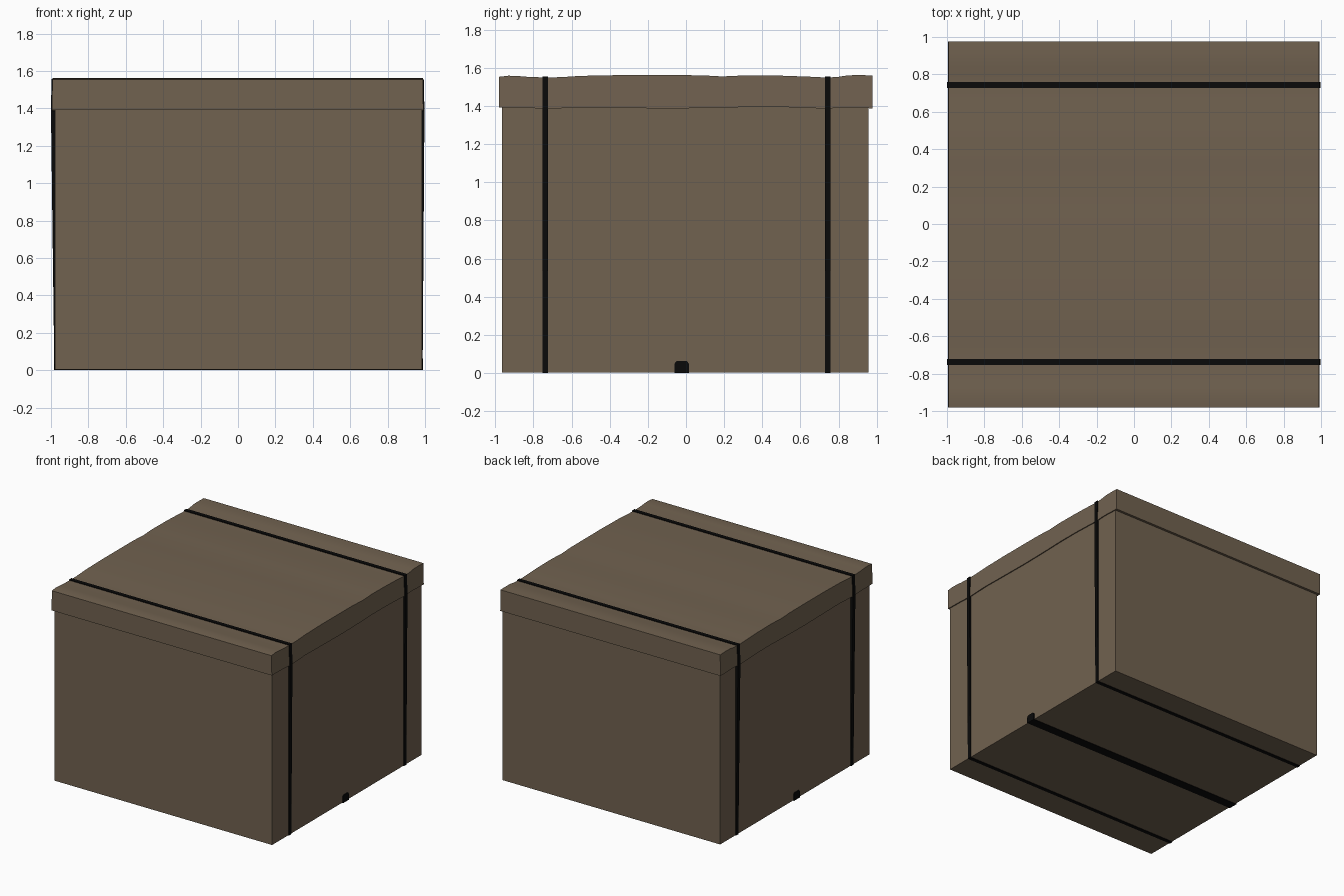
import bpy, bmesh

if "Cube" in bpy.data.objects:
    bpy.data.objects.remove(bpy.data.objects["Cube"])


def material(name, rgb):
    m = bpy.data.materials.new(name)
    m.diffuse_color = (*rgb, 1)
    m.use_nodes = True
    m.node_tree.nodes["Principled BSDF"].inputs["Base Color"].default_value = m.diffuse_color
    return m


BROWN = material("cardboard_brown", (0.165, 0.122, 0.08))
BLACK = material("strap_black", (0.003, 0.003, 0.003))


def extrude_profile(name, loops, mat):
    """Join matching closed loops of 3D points, one after another, and cap both ends."""
    bm = bmesh.new()
    rings = [[bm.verts.new(p) for p in loop] for loop in loops]
    n = len(rings[0])
    for a, b in zip(rings, rings[1:]):
        for i in range(n):
            j = (i + 1) % n
            bm.faces.new((a[i], a[j], b[j], b[i]))
    bm.faces.new(rings[0])
    bm.faces.new(rings[-1][::-1])
    bmesh.ops.recalc_face_normals(bm, faces=bm.faces)
    me = bpy.data.meshes.new(name)
    bm.to_mesh(me)
    bm.free()
    me.materials.append(mat)
    ob = bpy.data.objects.new(name, me)
    bpy.context.collection.objects.link(ob)
    return ob


def box_loop(x0, x1, y0, y1, z):
    return [(x0, y0, z), (x1, y0, z), (x1, y1, z), (x0, y1, z)]


# Box body
extrude_profile("box_body", [box_loop(-0.978, 0.983, -0.965, 0.957, z) for z in (0.003, 1.45)], BROWN)

# Lid: sections along y as (y, top z, bottom z), dented under the straps
sections = [
    (-0.98, 1.553, 1.392), (-0.93, 1.559, 1.392), (-0.88, 1.557, 1.391),
    (-0.82, 1.552, 1.390), (-0.74, 1.550, 1.385), (-0.66, 1.551, 1.388),
    (-0.55, 1.558, 1.393), (-0.35, 1.562, 1.390), (-0.10, 1.562, 1.387),
    (0.08, 1.561, 1.389), (0.19, 1.555, 1.391), (0.32, 1.561, 1.395),
    (0.50, 1.559, 1.395), (0.64, 1.554, 1.390), (0.74, 1.549, 1.386),
    (0.80, 1.553, 1.391), (0.85, 1.561, 1.392), (0.92, 1.562, 1.389),
    (0.977, 1.560, 1.388)]
lid = extrude_profile("lid", [[(-0.995, y, b), (0.991, y, b), (0.988, y, t), (-0.992, y, t)]
                              for y, t, b in sections], BROWN)
bpy.context.view_layer.objects.active = lid
lid.select_set(True)
bpy.ops.object.shade_smooth_by_angle(angle=0.6)
lid.select_set(False)

# Straps: taut loops round the whole box, leaning out to the lid edge
outer = [(-0.982, 0), (0.987, 0), (0.997, 1.385), (0.993, 1.556), (-0.997, 1.556), (-1.0, 1.385)]
for name, y in (("front_strap", -0.738), ("back_strap", 0.743)):
    extrude_profile(name, [[(x, y + d, z) for x, z in outer] for d in (-0.0155, 0.0155)], BLACK)

# Centre strip under the box
extrude_profile("bottom_strip", [box_loop(-0.98, 0.985, -0.06, 0.015, z) for z in (0, 0.004)], BLACK)

# Strip ends folded up on both sides
tab = [(-0.06, 0), (0.015, 0), (0.015, 0.05), (0.005, 0.062), (-0.05, 0.062), (-0.06, 0.05)]
for name, xs in (("left_tab", (-0.985, -0.976)), ("right_tab", (0.981, 0.990))):
    extrude_profile(name, [[(x, y, z) for y, z in tab] for x in xs], BLACK)
